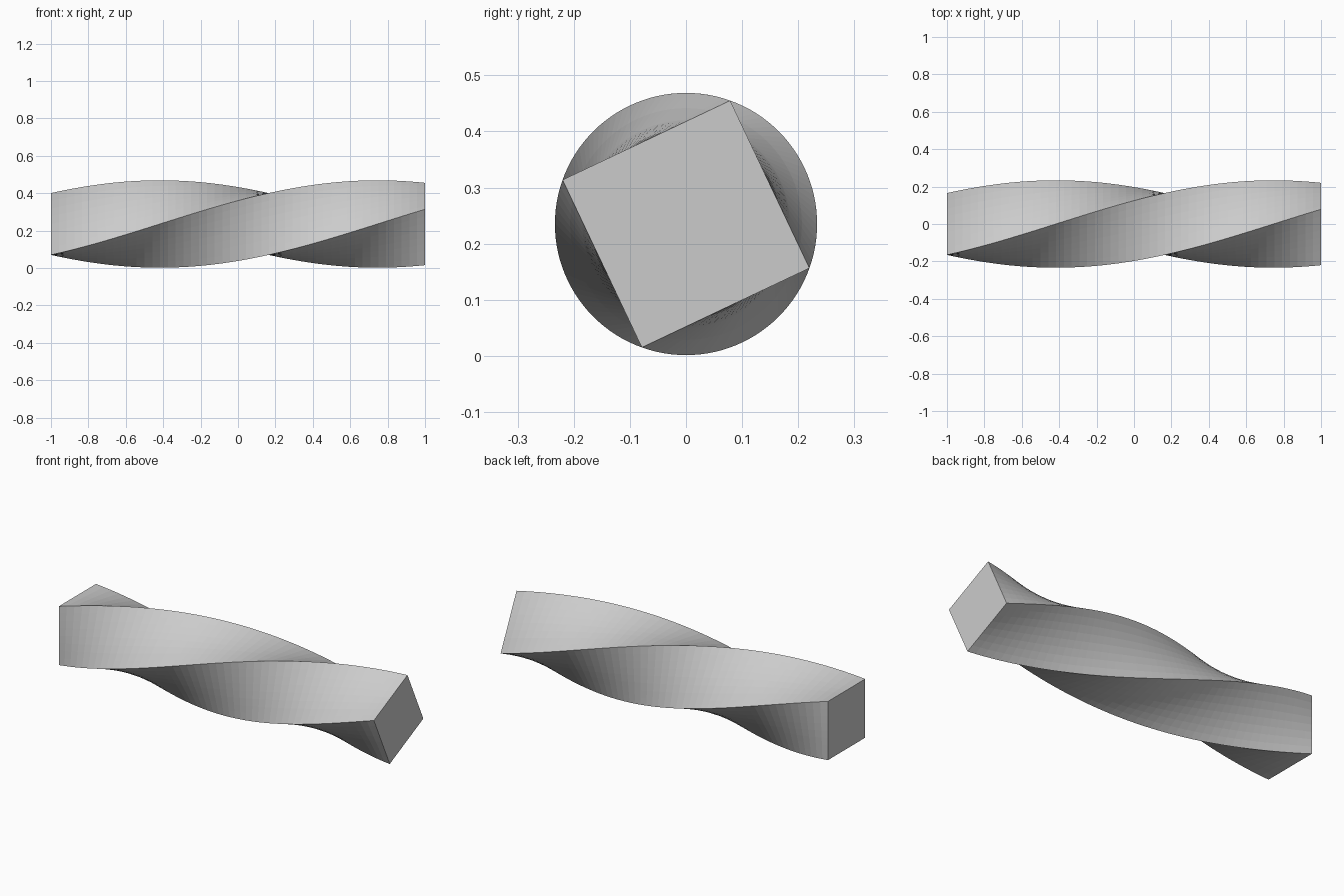
import bpy, bmesh, math

if "Cube" in bpy.data.objects:
    bpy.data.objects.remove(bpy.data.objects["Cube"])

HALF = 0.1652       # half width of the square section
CENTRE_Z = 0.235
TWIST = -2.7        # total twist in radians, left to right
STEPS, DIV = 48, 8  # rings along the bar, segments per side

# square outline, each side subdivided
corners = [(-1, -1), (1, -1), (1, 1), (-1, 1)]
outline = []
for i, (y0, z0) in enumerate(corners):
    y1, z1 = corners[(i + 1) % 4]
    for k in range(DIV):
        t = k / DIV
        outline.append((HALF * (y0 + (y1 - y0) * t), HALF * (z0 + (z1 - z0) * t)))

# rings of the section, turned steadily along x
bm = bmesh.new()
rings = []
for s in range(STEPS + 1):
    f = s / STEPS
    c, n = math.cos(TWIST * f), math.sin(TWIST * f)
    rings.append([bm.verts.new((2 * f - 1, y * c - z * n, CENTRE_Z + y * n + z * c))
                  for y, z in outline])

# side walls and flat end caps
count = len(outline)
for a, b in zip(rings, rings[1:]):
    for i in range(count):
        j = (i + 1) % count
        bm.faces.new((a[i], a[j], b[j], b[i]))
bm.faces.new(rings[0])
bm.faces.new(rings[-1])
bmesh.ops.recalc_face_normals(bm, faces=bm.faces)

mesh = bpy.data.meshes.new("twisted_bar")
bm.to_mesh(mesh)
bm.free()
bpy.context.collection.objects.link(bpy.data.objects.new("twisted_bar", mesh))
